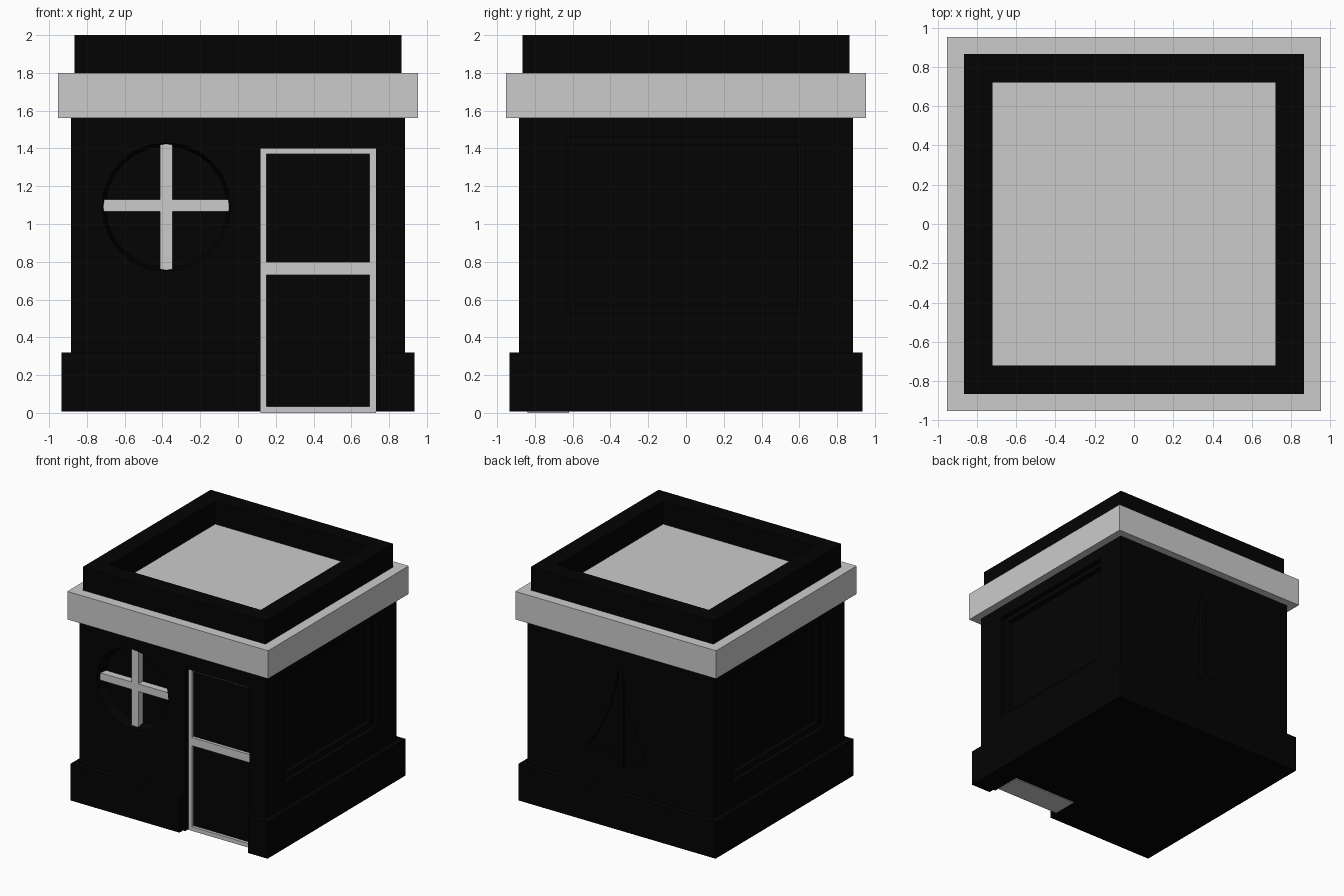
import bpy, bmesh, math

if "Cube" in bpy.data.objects:
    bpy.data.objects.remove(bpy.data.objects["Cube"])

black = bpy.data.materials.new("black_paint")
black.diffuse_color = (0.001, 0.001, 0.001, 1)
black.use_nodes = True
black.node_tree.nodes["Principled BSDF"].inputs["Base Color"].default_value = black.diffuse_color


def prism(name, pts, y0, y1, mat=None, scale1=1.0, centre=(0, 0)):
    """Extrude an x/z outline from y0 to y1, optionally scaled at y1."""
    cx, cz = centre
    bm = bmesh.new()
    a = [bm.verts.new((x, y0, z)) for x, z in pts]
    b = [bm.verts.new((cx + (x - cx) * scale1, y1, cz + (z - cz) * scale1)) for x, z in pts]
    n = len(pts)
    bm.faces.new(a)
    bm.faces.new(b[::-1])
    for i in range(n):
        j = (i + 1) % n
        bm.faces.new((a[i], b[i], b[j], a[j]))
    bmesh.ops.recalc_face_normals(bm, faces=bm.faces)
    me = bpy.data.meshes.new(name)
    bm.to_mesh(me)
    bm.free()
    ob = bpy.data.objects.new(name, me)
    bpy.context.collection.objects.link(ob)
    if mat:
        me.materials.append(mat)
    return ob


def box(name, x0, x1, y0, y1, z0, z1, mat=None):
    return prism(name, [(x0, z0), (x1, z0), (x1, z1), (x0, z1)], y0, y1, mat)


def cut(ob, cutter):
    """Subtract a cutter and remove it."""
    cutter.hide_render = True
    m = ob.modifiers.new("cut", 'BOOLEAN')
    m.operation = 'DIFFERENCE'
    m.solver = 'EXACT'
    m.object = cutter
    bpy.context.view_layer.objects.active = ob
    bpy.ops.object.modifier_apply(modifier=m.name)
    bpy.data.objects.remove(cutter)


# Main walls
W = 0.885
walls = box("walls", -W, W, -W, W, 0.007, 1.57, black)

# Door opening and round window opening
cut(walls, box("door_cutter", 0.12, 0.73, -1, -0.81, -0.1, 1.4))
wx, wz, r = -0.38, 1.09, 0.343
circle = [(wx + r * math.cos(i * math.tau / 24), wz + r * math.sin(i * math.tau / 24)) for i in range(24)]
cut(walls, prism("window_cutter", circle, -0.9, -0.79, None, 0.94, (wx, wz)))

# Stepped recessed panels on both sides
for s in (-1, 1):
    for hw, z0, z1, d in ((0.63, 0.53, 1.46, 0.04), (0.59, 0.57, 1.42, 0.085)):
        xs = sorted((s * (W - d), s * 1.0))
        cut(walls, box("panel_cutter", xs[0], xs[1], -hw, hw, z0, z1))

# Shallow pair of sail shaped recesses on the back
left = [(0.02, 1.36), (0.02, 0.52), (0.10, 0.63), (0.32, 0.62), (0.2, 0.8), (0.1, 1.03)]
right = [(-0.02, 1.3), (-0.02, 0.52), (-0.09, 0.6), (-0.26, 0.59), (-0.17, 0.78), (-0.08, 1.0)]
for pts in (left, right):
    cut(walls, prism("sail_cutter", pts, W - 0.03, 1.0))

# Plinth with a gap for the door
plinth = box("plinth", -0.935, 0.935, -0.935, 0.935, 0.007, 0.32, black)
cut(plinth, box("plinth_cutter", 0.10, 0.75, -1, -W, -0.1, 0.5))
cut(plinth, box("plinth_cutter", 0.12, 0.73, -1, -0.8, -0.1, 0.5))

# Cornice band, its top is also the roof
box("cornice_band", -0.952, 0.952, -0.952, 0.952, 1.56, 1.8)

# Parapet ring
parapet = box("parapet", -0.865, 0.865, -0.865, 0.865, 1.79, 2.0, black)
cut(parapet, box("parapet_cutter", -0.72, 0.72, -0.72, 0.72, 1.7, 2.1))

# Door frame with two openings
frame = box("door_frame", 0.12, 0.73, -0.84, -0.62, 0, 1.4)
for z0, z1 in ((0.035, 0.73), (0.80, 1.37)):
    cut(frame, box("pane_cutter", 0.15, 0.695, -1, -0.5, z0, z1))
box("door_panes", 0.14, 0.71, -0.815, -0.64, 0.02, 1.38, black)

# Window cross bars with pointed ends
h = 0.032
bar = [(-0.328, -h), (0.328, -h), (0.343, 0), (0.328, h), (-0.328, h), (-0.343, 0)]
prism("window_bar_horizontal", [(wx + a, wz + 0.007 + b) for a, b in bar], -0.85, -0.78)
prism("window_bar_vertical", [(wx + b, wz + a) for a, b in bar], -0.851, -0.781)
